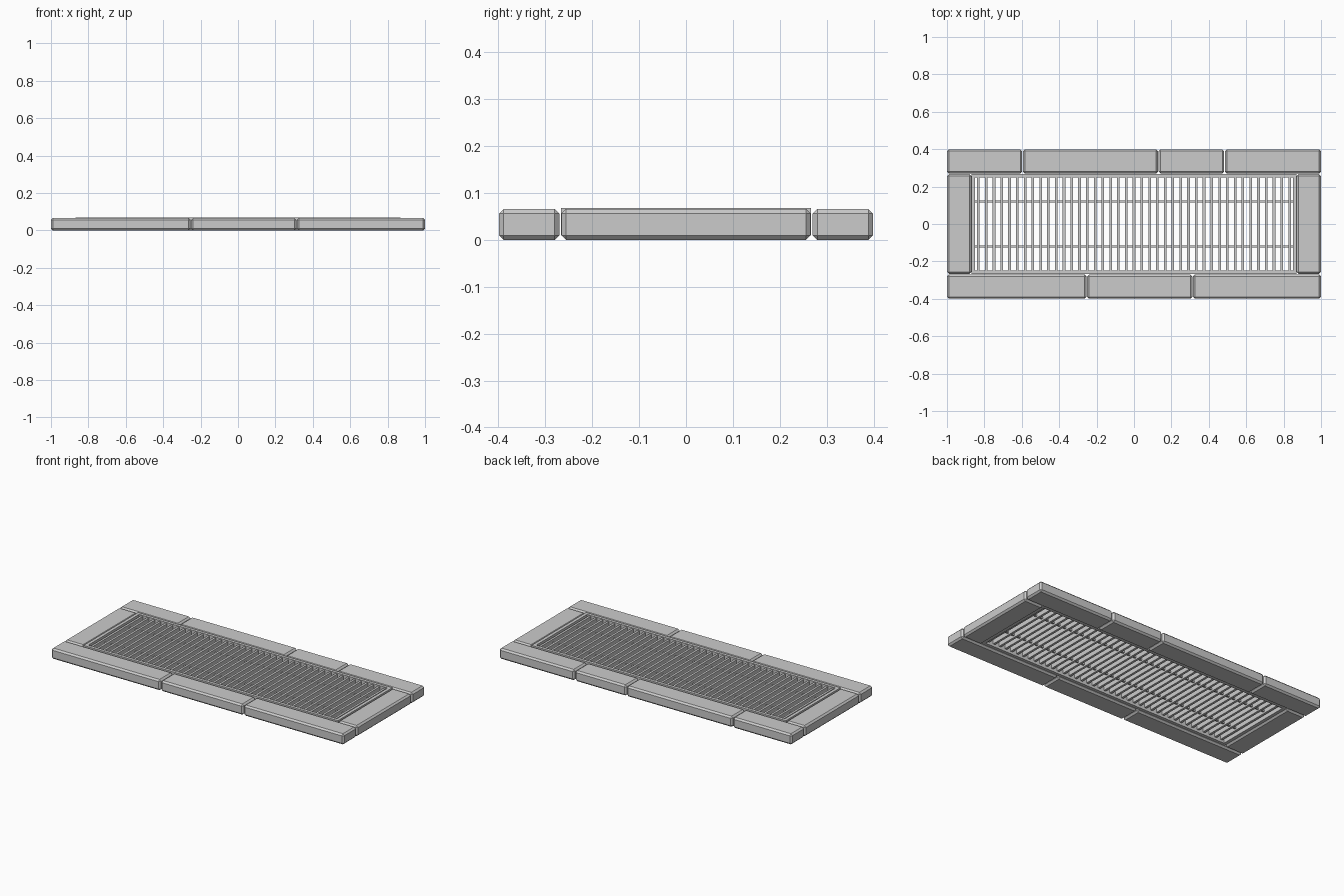
import bpy, bmesh

if "Cube" in bpy.data.objects:
    bpy.data.objects.remove(bpy.data.objects["Cube"])


def box(name, x0, x1, y0, y1, z0, z1, bevel=0.0):
    bm = bmesh.new()
    bmesh.ops.create_cube(bm, size=1)
    for v in bm.verts:
        v.co = ((x0 + x1) / 2 + v.co.x * (x1 - x0),
                (y0 + y1) / 2 + v.co.y * (y1 - y0),
                (z0 + z1) / 2 + v.co.z * (z1 - z0))
    if bevel:
        bmesh.ops.bevel(bm, geom=bm.edges[:], offset=bevel, segments=1,
                        profile=0.5, affect='EDGES')
    mesh = bpy.data.meshes.new(name)
    bm.to_mesh(mesh)
    bm.free()
    ob = bpy.data.objects.new(name, mesh)
    bpy.context.collection.objects.link(ob)
    return ob


TOP = 0.066

# Kerb stones with chamfered edges
for x0, x1 in [(-1, -0.598), (-0.594, 0.128), (0.132, 0.482), (0.486, 1)]:
    box("back_stone", x0, x1, 0.27, 0.399, 0, TOP, 0.01)
for x0, x1 in [(-1, -0.254), (-0.25, 0.312), (0.316, 1)]:
    box("front_stone", x0, x1, -0.399, -0.27, 0, TOP, 0.01)
for x0, x1 in [(-1, -0.87), (0.87, 1)]:
    box("end_stone", x0, x1, -0.266, 0.266, 0, TOP, 0.01)

# Metal frame around the grate
for s in (-1, 1):
    ys = sorted((s * 0.248, s * 0.267))
    box("frame_long_side", -0.87, 0.87, *ys, 0.01, 0.068)
    xs = sorted((s * 0.85, s * 0.87))
    box("frame_short_side", *xs, -0.248, 0.248, 0.01, 0.068)

# Grate bars
COUNT = 41
for i in range(COUNT):
    x = -0.832 + 1.664 * i / (COUNT - 1)
    box("grate_bar", x - 0.007, x + 0.007, -0.25, 0.25, 0.025, 0.062)

# Cross rods under the bars
for y in (-0.12, 0.12):
    box("cross_rod", -0.855, 0.855, y - 0.005, y + 0.005, 0.035, 0.045)
